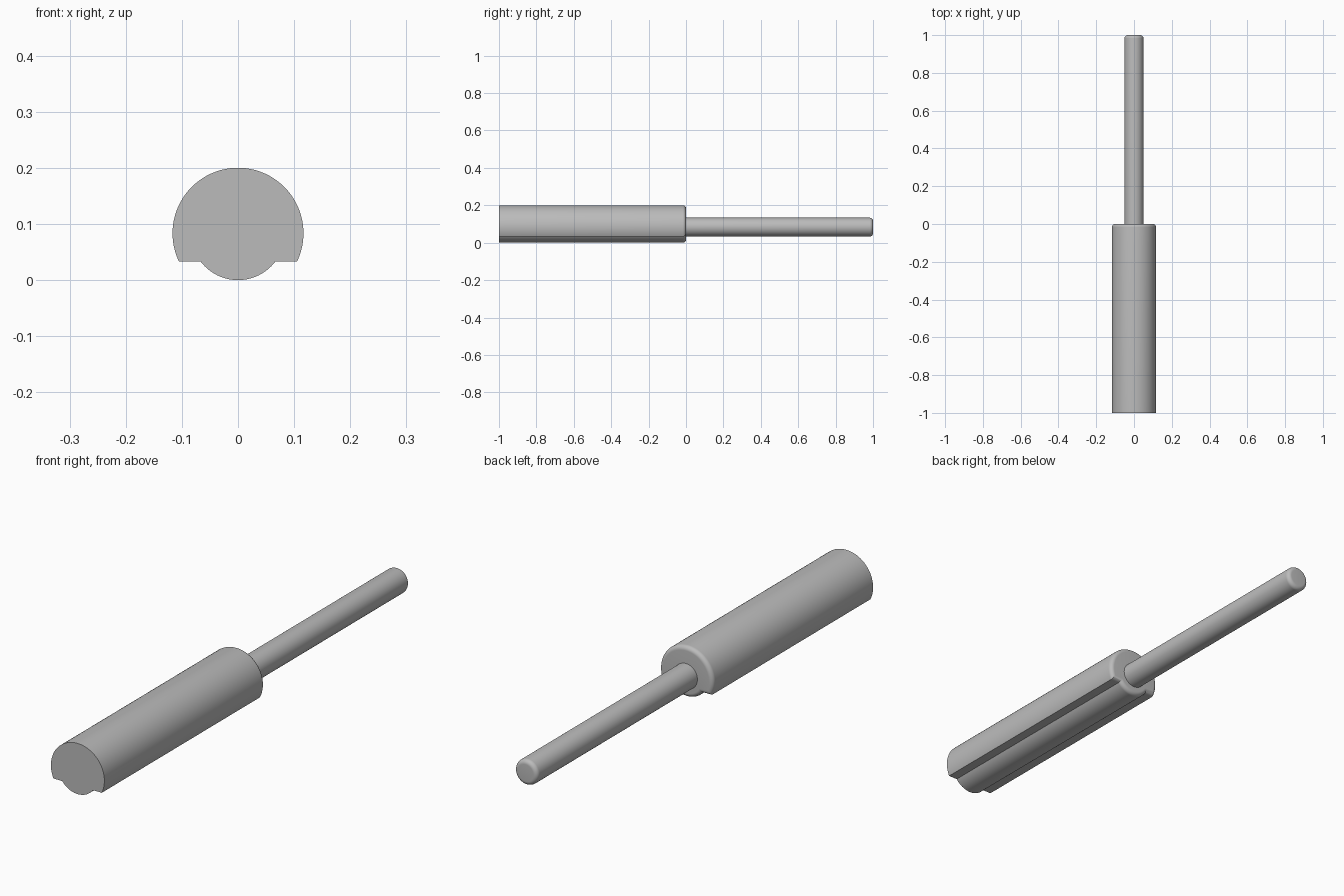
import bpy
import bmesh
from math import sin, cos, pi, asin

if "Cube" in bpy.data.objects:
    bpy.data.objects.remove(bpy.data.objects["Cube"], do_unlink=True)

AXIS_Z = 0.0835      # height of the common axis
BODY_R = 0.1167      # main barrel radius
RIB_R = 0.0835       # radius of the rib under the barrel
FLAT = 0.05          # distance of the two flats below the axis
SHAFT_R = 0.05
FILLET = 0.0167

metal = bpy.data.materials.new("grey_metal")
metal.use_nodes = True
colour = (0.5, 0.5, 0.5, 1)
metal.diffuse_color = colour
metal.node_tree.nodes["Principled BSDF"].inputs["Base Color"].default_value = colour


def arc(radius, start, end, steps):
    angles = [start + (end - start) * i / steps for i in range(steps + 1)]
    return [(radius * cos(a), radius * sin(a)) for a in angles]


def body_section(inset):
    # Barrel arc over the top, then the rib arc between the two flats
    big, small, flat = BODY_R - inset, RIB_R - inset, FLAT - inset
    a, b = asin(flat / big), asin(flat / small)
    return arc(big, -a, pi + a, 72) + arc(small, pi + b, 2 * pi - b, 28)


def shaft_section(inset):
    return arc(SHAFT_R - inset, 0, 2 * pi, 48)[:-1]


def loft(name, section, y_start, y_end):
    # Extrude a section along y and round off its back end
    stations = [(y_start, 0)]
    for i in range(9):
        t = i / 8 * pi / 2
        stations.append((y_end - FILLET * (1 - sin(t)), FILLET * (1 - cos(t))))
    bm = bmesh.new()
    rings = [[bm.verts.new((x, y, AXIS_Z + z)) for x, z in section(inset)]
             for y, inset in stations]
    for r0, r1 in zip(rings, rings[1:]):
        for i in range(len(r0)):
            j = (i + 1) % len(r0)
            bm.faces.new((r0[i], r0[j], r1[j], r1[i]))
    bm.faces.new(rings[0])
    bm.faces.new(rings[-1])
    bmesh.ops.recalc_face_normals(bm, faces=bm.faces)
    mesh = bpy.data.meshes.new(name)
    bm.to_mesh(mesh)
    bm.free()
    mesh.materials.append(metal)
    obj = bpy.data.objects.new(name, mesh)
    bpy.context.collection.objects.link(obj)
    bpy.ops.object.select_all(action="DESELECT")
    obj.select_set(True)
    bpy.context.view_layer.objects.active = obj
    bpy.ops.object.shade_smooth_by_angle(angle=pi / 6)


# Grooved barrel and the thin shaft seated in its back face
loft("barrel", body_section, -1, 0)
loft("shaft", shaft_section, -0.05, 1)
